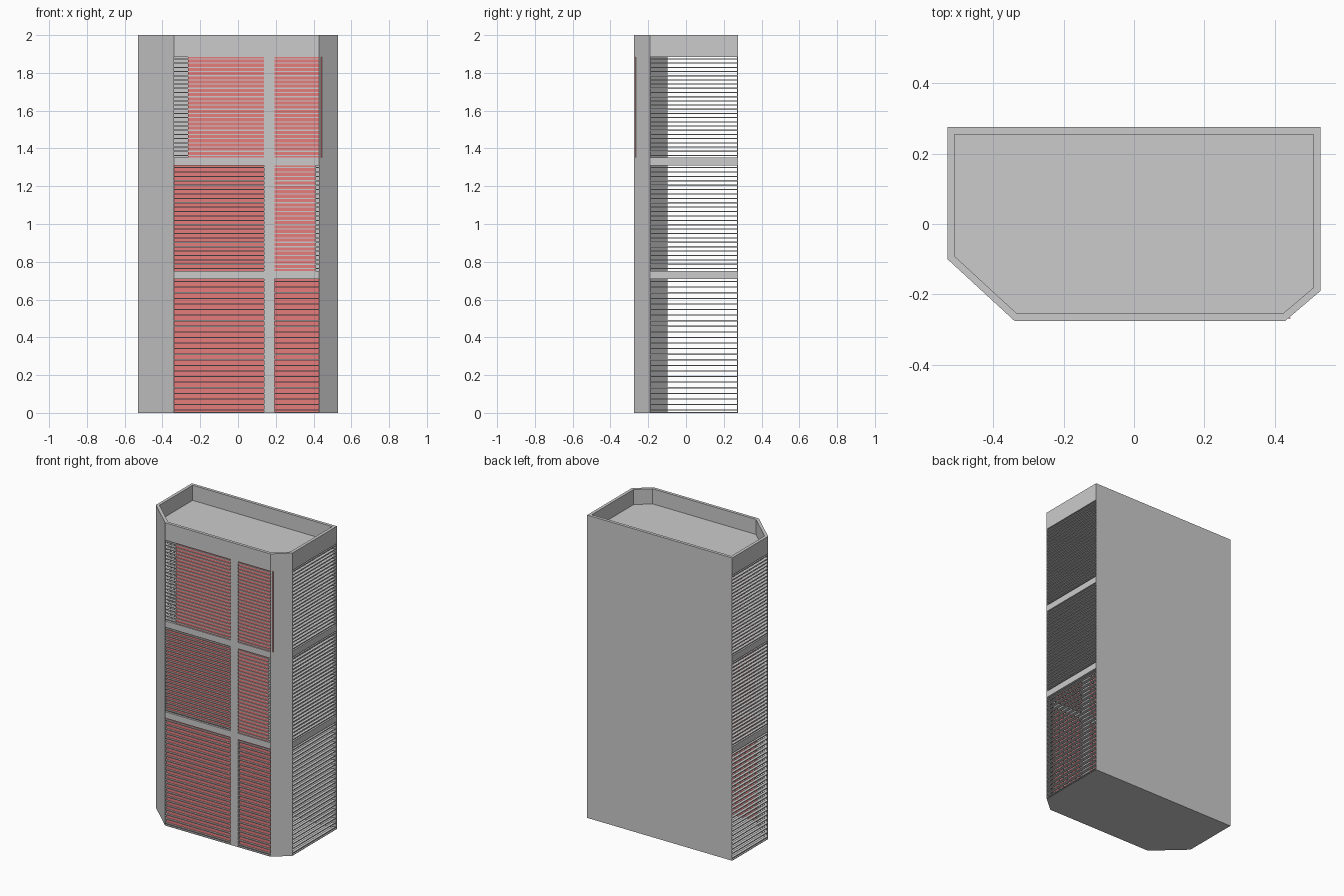
import bpy, bmesh
from mathutils import Vector

if "Cube" in bpy.data.objects:
    bpy.data.objects.remove(bpy.data.objects["Cube"])

# Footprint, counter-clockwise; the last edge (5 -> 0) is the back
FOOT = [Vector(p) for p in [(-.53, .275), (-.53, -.10), (-.34, -.275),
                            (.43, -.275), (.53, -.19), (.53, .275)]]


def inset(d):
    """Footprint moved inward by d."""
    out, n = [], len(FOOT)
    for i, p in enumerate(FOOT):
        a = (p - FOOT[i - 1]).normalized()
        b = (FOOT[(i + 1) % n] - p).normalized()
        na, nb = Vector((-a.y, a.x)), Vector((-b.y, b.x))
        out.append(p + (na + nb) * d / (1 + na.dot(nb)))
    return out


def add_prism(bm, pts, z0, z1):
    lo = [bm.verts.new((p.x, p.y, z0)) for p in pts]
    hi = [bm.verts.new((p.x, p.y, z1)) for p in pts]
    bm.faces.new(lo[::-1])
    bm.faces.new(hi)
    n = len(pts)
    for i in range(n):
        j = (i + 1) % n
        bm.faces.new((lo[i], lo[j], hi[j], hi[i]))


def add_wall(bm, edges, z0, z1, outer, inner):
    """Strip of wall following the chosen footprint edges."""
    o, k = inset(outer), inset(inner)
    for i in edges:
        j = (i + 1) % 6
        add_prism(bm, [o[i], o[j], k[j], k[i]], z0, z1)
    bmesh.ops.remove_doubles(bm, verts=bm.verts, dist=1e-5)


def finish(name, bm, mat=None):
    me = bpy.data.meshes.new(name)
    bm.to_mesh(me)
    bm.free()
    ob = bpy.data.objects.new(name, me)
    bpy.context.collection.objects.link(ob)
    if mat:
        me.materials.append(mat)


def wall(name, edges, z0, z1, outer, inner):
    bm = bmesh.new()
    add_wall(bm, edges, z0, z1, outer, inner)
    finish(name, bm)


def plate(name, pts, z0, z1, mat=None):
    bm = bmesh.new()
    add_prism(bm, pts, z0, z1)
    finish(name, bm, mat)


def rect(x0, x1, y0, y1):
    return [Vector(p) for p in [(x0, y0), (x1, y0), (x1, y1), (x0, y1)]]


red = bpy.data.materials.new("red_panel")
red.diffuse_color = (.8, .2, .2, 1)
red.use_nodes = True
red.node_tree.nodes["Principled BSDF"].inputs["Base Color"].default_value = red.diffuse_color

# Shell: base, roof, parapet, back wall and solid corners
plate("base", inset(0), 0, .004)
plate("roof", inset(.01), 1.885, 1.90)
wall("parapet", range(6), 1.885, 2, 0, .02)
wall("back_wall", [5], 0, 1.885, 0, .004)
wall("left_corner", [1], 0, 1.885, 0, .004)
wall("right_corner", [3], 0, 1.885, 0, .004)

# Floor bands around the open sides and the front mullion
for n, z in enumerate((.71, 1.31)):
    wall(f"floor_band_{n + 1}", range(5), z, z + .042, 0, .02)
plate("front_mullion", rect(.138, .193, -.275, -.255), 0, 1.885)

# Louvre slats on each storey
for n, (z0, z1) in enumerate([(0, .71), (.752, 1.31), (1.352, 1.885)]):
    bm = bmesh.new()
    step = (z1 - z0) / 24
    for i in range(24):
        z = z0 + (i + .5) * step
        o, k = inset(.001), inset(.02)
        for e in range(5):
            add_prism(bm, [o[e], o[e + 1], k[e + 1], k[e]], z - .003, z + .003)
    finish(f"slats_{n + 1}", bm)

# Red blind panels behind the front slats
for name, x0, x1, y, z0, z1 in [
        ("lower_left", -.34, .14, -.262, .004, .71),
        ("lower_right", .19, .43, -.262, .004, .71),
        ("middle_left", -.34, .14, -.262, .752, 1.31),
        ("middle_right", .19, .41, -.268, .752, 1.31),
        ("upper", -.265, .445, -.268, 1.352, 1.885)]:
    plate(name + "_panel", rect(x0, x1, y, y + .003), z0, z1, red)
